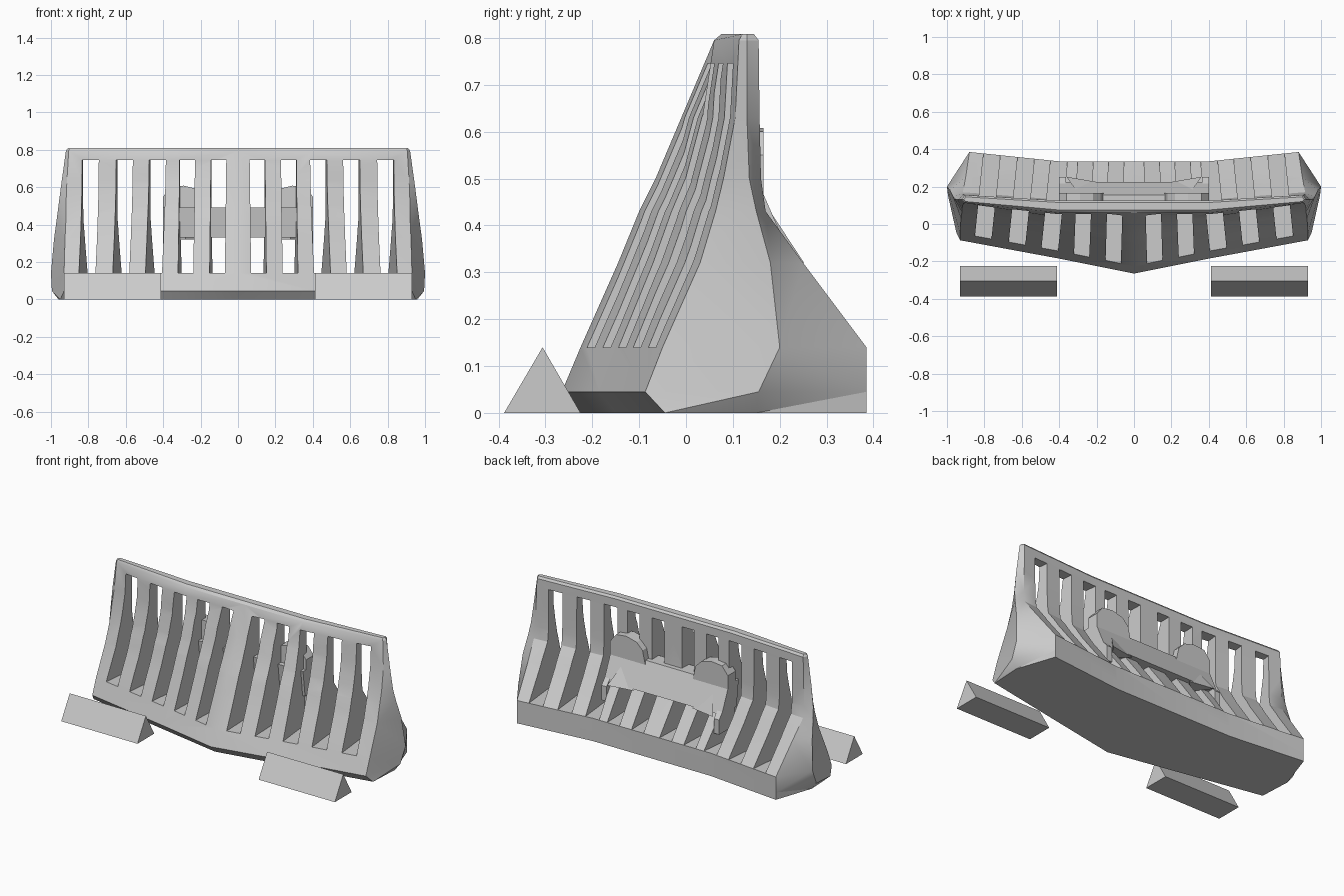
import bpy, bmesh, math
from mathutils import Vector

cube = bpy.data.objects.get("Cube")
if cube:
    bpy.data.objects.remove(cube, do_unlink=True)

grey = bpy.data.materials.new("light_grey")
grey.use_nodes = True
colour = (0.6, 0.6, 0.6, 1)
grey.diffuse_color = colour
grey.node_tree.nodes["Principled BSDF"].inputs["Base Color"].default_value = colour


def finish(name, bm):
    """Turn a bmesh into a named, coloured object."""
    bmesh.ops.triangulate(bm, faces=[f for f in bm.faces if len(f.verts) == 4])
    bmesh.ops.recalc_face_normals(bm, faces=bm.faces)
    mesh = bpy.data.meshes.new(name)
    bm.to_mesh(mesh)
    bm.free()
    mesh.materials.append(grey)
    obj = bpy.data.objects.new(name, mesh)
    bpy.context.collection.objects.link(obj)
    return obj


def loft(name, rings):
    """Skin a stack of closed rings and cap both ends."""
    bm = bmesh.new()
    rows = [[bm.verts.new(p) for p in ring] for ring in rings]
    n = len(rows[0])
    for low, high in zip(rows, rows[1:]):
        for i in range(n):
            j = (i + 1) % n
            bm.faces.new((low[i], low[j], high[j], high[i]))
    bm.faces.new(rows[0])
    bm.faces.new(rows[-1])
    return finish(name, bm)


def bar_x(name, profile, x0, x1):
    """Extrude a (y, z) profile along x."""
    return loft(name, [[(x, y, z) for y, z in profile] for x in (x0, x1)])


# Blade: height, front y (middle, shoulder, edge), edge x,
# side (x, y), back corner (x, y), back y of the middle
levels = [
    (0, -.225, -.15, -.045, .95, .96, .15, .88, .385, .335),
    (.045, -.265, -.185, -.087, .93, .995, .155, .88, .385, .335),
    (.14, -.225, -.145, -.05, .93, 1, .2, .88, .385, .335),
    (.32, -.145, -.07, .03, .925, .984, .18, .9, .25, .2),
    (.43, -.1, -.03, .063, .92, .969, .15, .915, .17, .13),
    (.5, -.065, 0, .08, .92, .96, .135, .915, .16, .125),
    (.63, -.01, .035, .105, .915, .943, .13, .91, .157, .125),
    (.795, .06, .06, .113, .905, .92, .13, .905, .155, .125),
    (.808, .075, .075, .12, .9, .91, .13, .9, .145, .115),
]
rings = []
for z, fm, fs, fe, ex, sx, sy, bx, by, bm_y in levels:
    half = [(.4, fs), (ex, fe), (sx, sy), (bx, by), (.4, bm_y)]
    ring = [(0, fm)] + half + [(0, bm_y)] + [(-x, y) for x, y in reversed(half)]
    rings.append([(x, y, z) for x, y in ring])
blade = loft("plow_blade", rings)

# Slots through the blade, angled inward towards the back
slots = [(.805, -.06, .105), (.625, -.1, .105), (.45, -.13, .105),
         (.28, -.17, .04), (.111, -.2, .03)]
cutters = []
for side in (-1, 1):
    for cx, y_ref, tilt in slots:
        w = .045 if cx > .4 else .041
        rect = [(side * (cx - tilt * (y - y_ref) + d), y)
                for y, d in ((-.6, -w), (-.6, w), (.6, w), (.6, -w))]
        cutters.append(loft("slot_cutter", [[(x, y, z) for x, y in rect] for z in (.14, .745)]))
for cutter in cutters:
    cutter.hide_render = True
    mod = blade.modifiers.new("slot", "BOOLEAN")
    mod.operation = "DIFFERENCE"
    mod.solver = "EXACT"
    mod.object = cutter
bpy.context.view_layer.update()
cut_mesh = bpy.data.meshes.new_from_object(
    blade.evaluated_get(bpy.context.evaluated_depsgraph_get()))
blade.modifiers.clear()
blade.data = cut_mesh
for cutter in cutters:
    bpy.data.objects.remove(cutter, do_unlink=True)

# Smooth the curved faces, keep the edges sharp
bpy.ops.object.select_all(action="DESELECT")
blade.select_set(True)
bpy.context.view_layer.objects.active = blade
bpy.ops.object.shade_smooth_by_angle(angle=math.radians(25))

# Mounting plate across the back
bar_x("back_plate", [(.06, .49), (.155, .49), (.225, .33), (.08, .33)], -.4, .4)

ear = [(.16, .46), (.18, .55), (.22, .59), (.29, .608), (.36, .6), (.4, .55), (.4, .46)]
for side, label in ((1, "left"), (-1, "right")):
    # Rounded ear above the plate
    loft(label + "_ear", [[(side * x, y, z) for x, z in ear] for y in (.09, .165)])

    # Cheek running down the end of the plate
    bar_x(label + "_cheek", [(.1, .35), (.215, .35), (.25, .31), (.25, .22), (.1, .22)],
          side * .365, side * .4)

    # Three-sided spike on the plate
    bm = bmesh.new()
    points = [(.29, .15, .475), (.36, .252, .32), (.2, .225, .32), (.28, .15, .32)]
    v = [bm.verts.new((side * x, y, z)) for x, y, z in points]
    for i in range(4):
        bm.faces.new([v[k] for k in range(4) if k != i])
    finish(label + "_spike", bm)

    # Loose wedge in front of the blade
    bar_x(label + "_wedge", [(-.388, 0), (-.225, 0), (-.306, .14)], side * .412, side * .93)
